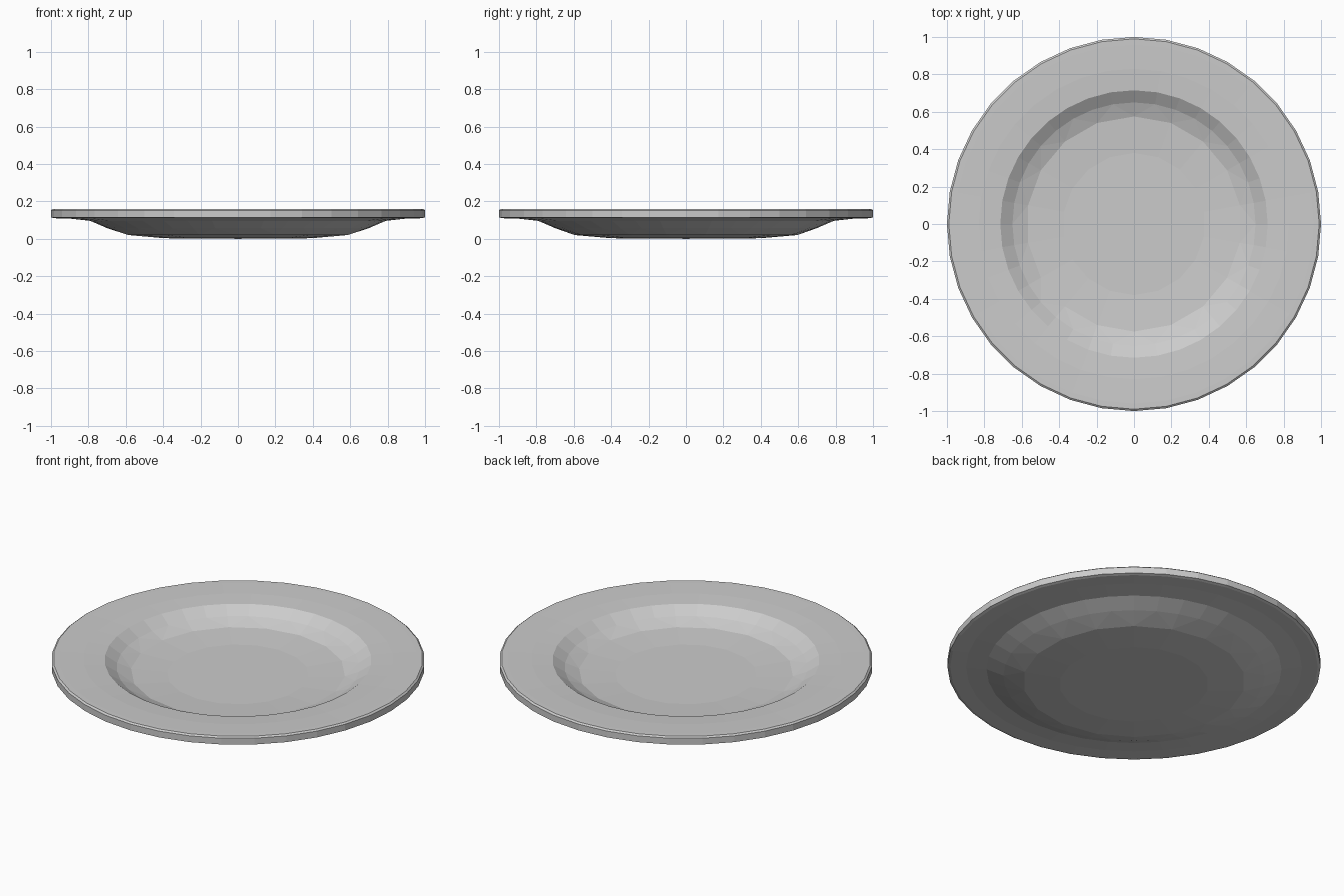
import bpy, bmesh, math

if "Cube" in bpy.data.objects:
    bpy.data.objects.remove(bpy.data.objects["Cube"])

# cross-section from floor centre over the rim to the foot: radius, height, sides
PROFILE = [
    (0.38, 0.065, 18), (0.575, 0.077, 18), (0.65, 0.107, 36), (0.715, 0.15, 36),
    (0.83, 0.157, 36), (0.96, 0.16, 36), (0.99, 0.16, 36), (1.0, 0.152, 36),
    (1.0, 0.115, 36), (0.985, 0.11, 36), (0.9, 0.108, 36), (0.79, 0.096, 36),
    (0.70, 0.057, 36), (0.595, 0.02, 18), (0.40, 0.003, 18),
]


def ring(bm, r, z, n):
    return [bm.verts.new((r * math.sin(2 * math.pi * i / n),
                          r * math.cos(2 * math.pi * i / n), z)) for i in range(n)]


def stitch(bm, a, b):
    """Join two rings; a ring with twice the sides is fanned onto the other."""
    if len(a) == len(b):
        n = len(a)
        for i in range(n):
            bm.faces.new((a[i], a[(i + 1) % n], b[(i + 1) % n], b[i]))
        return
    few, many = sorted((a, b), key=len)
    n, m = len(few), len(many)
    for i in range(n):
        j = (i + 1) % n
        mid = many[2 * i + 1]
        bm.faces.new((few[i], few[j], mid))
        bm.faces.new((few[i], mid, many[2 * i]))
        bm.faces.new((few[j], many[(2 * i + 2) % m], mid))


# plate
bm = bmesh.new()
rings = [ring(bm, *p) for p in PROFILE]
for a, b in zip(rings, rings[1:]):
    stitch(bm, a, b)

# flat floor and foot, closed with fans
for loop, z in ((rings[0], 0.065), (rings[-1], 0.0)):
    centre = bm.verts.new((0, 0, z))
    for i in range(len(loop)):
        bm.faces.new((loop[i], loop[(i + 1) % len(loop)], centre))

bmesh.ops.recalc_face_normals(bm, faces=bm.faces[:])
mesh = bpy.data.meshes.new("plate")
bm.to_mesh(mesh)
bm.free()
plate = bpy.data.objects.new("plate", mesh)
bpy.context.collection.objects.link(plate)
